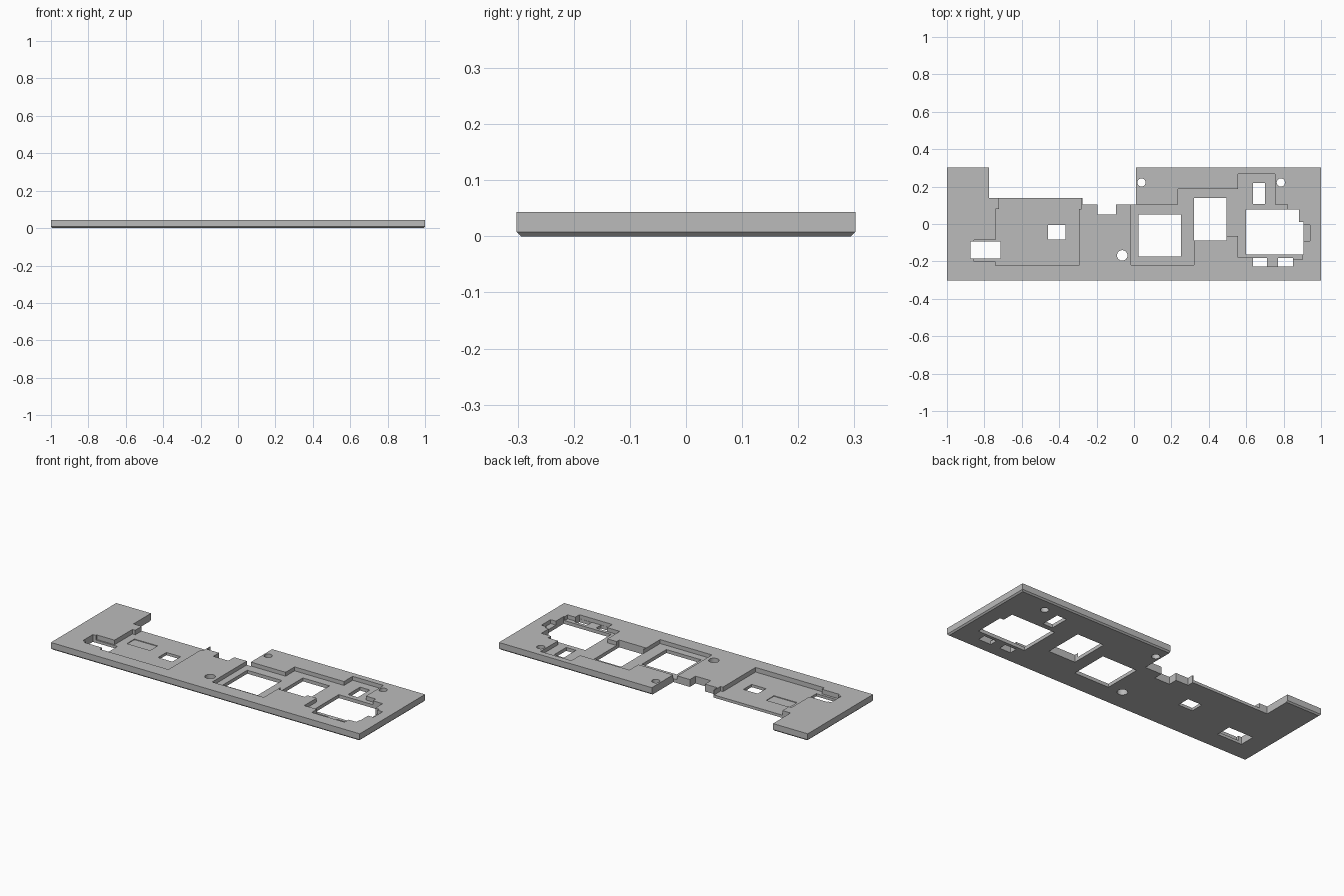
import bpy
import bmesh
import math

cube = bpy.data.objects.get("Cube")
if cube:
    bpy.data.objects.remove(cube, do_unlink=True)

TOP = 0.043
ABOVE = 0.1
BELOW = -0.1
LEFT_FLOOR = 0.016
RIGHT_FLOOR = 0.02

grey = bpy.data.materials.new("plain grey")
grey.use_nodes = True
grey.diffuse_color = (0.5, 0.5, 0.5, 1)
grey.node_tree.nodes["Principled BSDF"].inputs["Base Color"].default_value = grey.diffuse_color


def prism(name, outline, low, high):
    """Extrude a flat outline from low to high."""
    bm = bmesh.new()
    face = bm.faces.new([bm.verts.new((x, y, low)) for x, y in outline])
    result = bmesh.ops.extrude_face_region(bm, geom=[face])
    for item in result["geom"]:
        if isinstance(item, bmesh.types.BMVert):
            item.co.z = high
    bmesh.ops.recalc_face_normals(bm, faces=bm.faces)
    mesh = bpy.data.meshes.new(name)
    bm.to_mesh(mesh)
    bm.free()
    mesh.materials.append(grey)
    obj = bpy.data.objects.new(name, mesh)
    bpy.context.collection.objects.link(obj)
    return obj


def rectangle(left, right, front, back):
    return [(left, front), (right, front), (right, back), (left, back)]


def circle(x, y, radius, sides=32):
    angles = [math.tau * i / sides for i in range(sides)]
    return [(x + radius * math.cos(a), y + radius * math.sin(a)) for a in angles]


def cut(target, name, outline, low=BELOW, high=ABOVE):
    """Subtract a prism from the target and discard the cutter."""
    cutter = prism(name + "_cutter", outline, low, high)
    cutter.hide_render = True
    modifier = target.modifiers.new(name, "BOOLEAN")
    modifier.operation = "DIFFERENCE"
    modifier.solver = "EXACT"
    modifier.object = cutter
    bpy.context.view_layer.objects.active = target
    bpy.ops.object.modifier_apply(modifier=name)
    bpy.data.objects.remove(cutter, do_unlink=True)


# Slab with a chamfered lower rim
plate = prism("base_plate", rectangle(-1, 1, -0.302, 0.302), 0, TOP)
bm = bmesh.new()
bm.from_mesh(plate.data)
rim = [e for e in bm.edges if all(v.co.z < TOP / 2 for v in e.verts)]
bmesh.ops.bevel(bm, geom=rim, offset=0.008, segments=1, affect="EDGES")
bm.to_mesh(plate.data)
bm.free()

# Left pocket, running out through the back edge
left_pocket = [
    (-0.74, -0.222), (-0.295, -0.222), (-0.295, 0.08), (-0.28, 0.08),
    (-0.28, 0.2), (-0.722, 0.2), (-0.722, 0.08), (-0.74, 0.08),
]
cut(plate, "left_pocket", left_pocket, LEFT_FLOOR)
cut(plate, "left_side_recess", rectangle(-0.855, -0.73, -0.2, -0.085), LEFT_FLOOR)
cut(plate, "shallow_recess", rectangle(-0.695, -0.545, -0.035, 0.035), LEFT_FLOOR - 0.004)

# Right pocket, stepped around the large openings
right_pocket = [
    (-0.015, -0.218), (0.32, -0.218), (0.32, -0.065), (0.555, -0.065),
    (0.555, -0.18), (0.637, -0.18), (0.637, -0.228), (0.85, -0.228),
    (0.85, -0.19), (0.9, -0.19), (0.9, -0.09), (0.94, -0.09),
    (0.94, -0.005), (0.88, -0.005), (0.88, 0.078), (0.82, 0.078),
    (0.82, 0.105), (0.755, 0.105), (0.755, 0.268), (0.555, 0.268),
    (0.555, 0.188), (0.235, 0.188), (0.235, 0.105), (0.01, 0.105),
    (0.01, 0.15), (-0.015, 0.15),
]
cut(plate, "right_pocket", right_pocket, RIGHT_FLOOR)

# Notches along the back edge
notches = {
    "wide_notch": (-0.775, -0.27, 0.14, 0.5),
    "narrow_notch": (-0.275, 0.01, 0.103, 0.5),
    "inner_notch": (-0.195, -0.097, 0.05, 0.5),
}

# Rectangular through openings
openings = {
    "left_slot": (-0.875, -0.715, -0.185, -0.093),
    "left_window": (-0.46, -0.367, -0.083, -0.006),
    "middle_window": (0.025, 0.25, -0.175, 0.05),
    "tall_window": (0.322, 0.495, -0.089, 0.14),
    "small_window": (0.637, 0.7, 0.108, 0.22),
    "front_slot": (0.637, 0.71, -0.227, -0.182),
    "front_slot_outer": (0.77, 0.85, -0.227, -0.182),
}
for group in (notches, openings):
    for name, bounds in group.items():
        cut(plate, name, rectangle(*bounds))

# Large opening with one stepped corner
large_opening = [
    (0.598, -0.163), (0.906, -0.163), (0.906, 0.01),
    (0.882, 0.01), (0.882, 0.078), (0.598, 0.078),
]
cut(plate, "large_opening", large_opening)

# Round screw holes
screw_holes = {
    "back_hole": (0.04, 0.222, 0.022),
    "back_hole_outer": (0.785, 0.222, 0.022),
    "front_hole": (-0.063, -0.168, 0.028),
}
for name, (x, y, radius) in screw_holes.items():
    cut(plate, name, circle(x, y, radius))

# Crisp edges, smooth hole walls
bpy.ops.object.select_all(action="DESELECT")
plate.select_set(True)
bpy.context.view_layer.objects.active = plate
bpy.ops.object.shade_smooth_by_angle(angle=math.radians(25))
